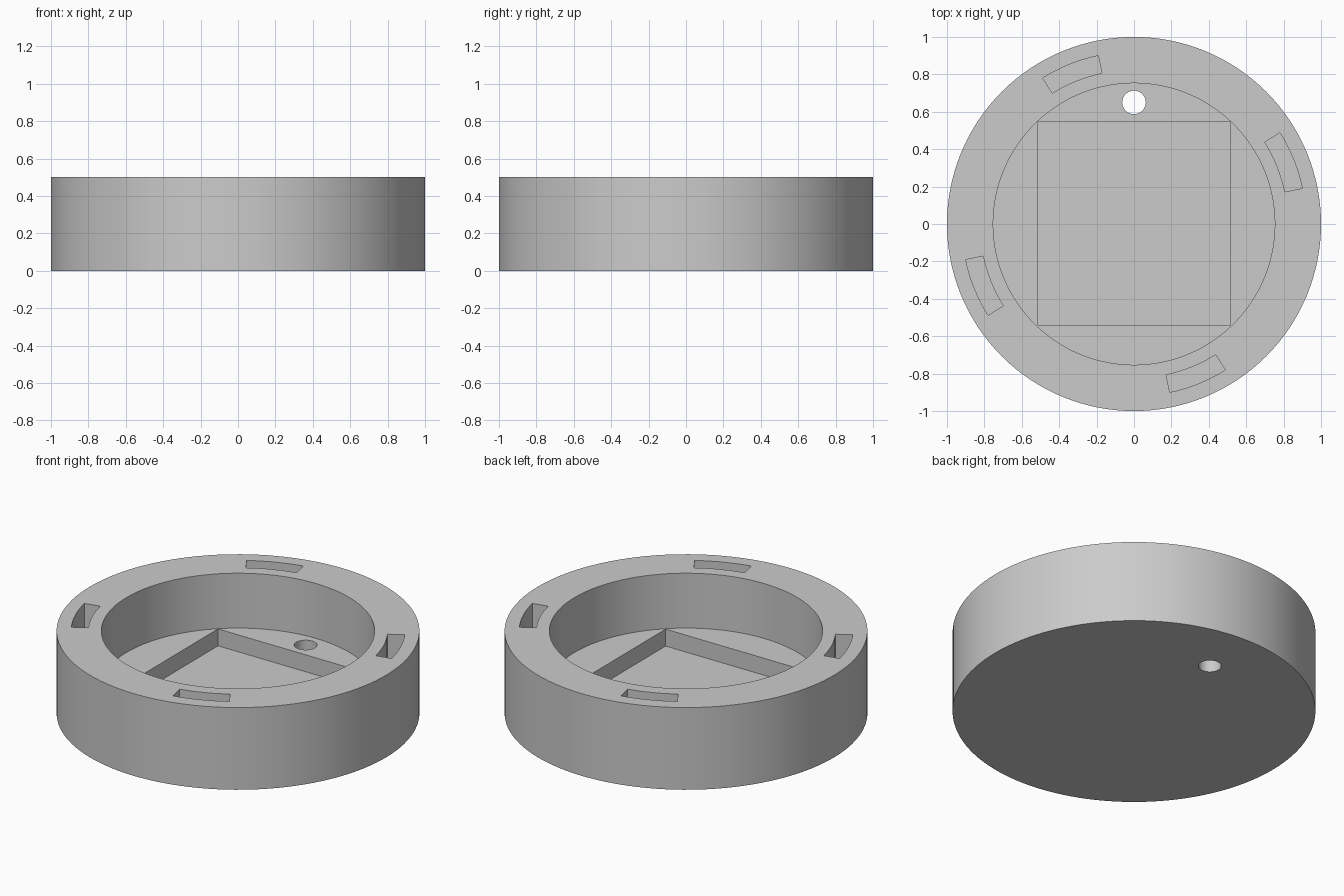
import bpy
import bmesh
from math import cos, sin, radians, pi

if "Cube" in bpy.data.objects:
    bpy.data.objects.remove(bpy.data.objects["Cube"], do_unlink=True)

HEIGHT = 0.5
FLOOR = 0.166
POCKET_FLOOR = 0.063
SLOT_FLOOR = 0.33

# One grey for the whole body
grey = bpy.data.materials.new("plain grey")
grey.use_nodes = True
colour = (0.6, 0.6, 0.6, 1)
grey.diffuse_color = colour
grey.node_tree.nodes["Principled BSDF"].inputs["Base Color"].default_value = colour


def prism(name, outline, bottom, top):
    """Extrude a flat outline upward into a closed solid."""
    bm = bmesh.new()
    base = bm.faces.new([bm.verts.new((x, y, bottom)) for x, y in outline])
    lid = bmesh.ops.extrude_face_region(bm, geom=[base])["geom"]
    raised = [v for v in lid if isinstance(v, bmesh.types.BMVert)]
    bmesh.ops.translate(bm, verts=raised, vec=(0, 0, top - bottom))
    bmesh.ops.recalc_face_normals(bm, faces=bm.faces)
    mesh = bpy.data.meshes.new(name)
    bm.to_mesh(mesh)
    bm.free()
    mesh.materials.append(grey)
    obj = bpy.data.objects.new(name, mesh)
    bpy.context.collection.objects.link(obj)
    return obj


def arc(radius, start, end, steps):
    angles = [start + (end - start) * i / steps for i in range(steps + 1)]
    return [(radius * cos(a), radius * sin(a)) for a in angles]


def circle(radius, steps, cy=0):
    return [(x, y + cy) for x, y in arc(radius, 0, 2 * pi, steps)[:-1]]


def rectangle(hx, hy, cy=0):
    return [(-hx, cy - hy), (hx, cy - hy), (hx, cy + hy), (-hx, cy + hy)]


# Round body
body = prism("round_housing", circle(1, 128), 0, HEIGHT)

# Round recess, rectangular pocket and through hole
cutters = [
    prism("recess_cutter", circle(0.753, 128), FLOOR, 0.7),
    prism("pocket_cutter", rectangle(0.516, 0.543, 0.002), POCKET_FLOOR, 0.3),
    prism("hole_cutter", circle(0.063, 48, 0.65), -0.1, 0.3),
]

# Four curved slots around the rim
for quarter in range(4):
    start = radians(12 + 90 * quarter)
    end = start + radians(20)
    outline = arc(0.92, start, end, 8) + arc(0.825, end, start, 8)
    cutters.append(prism("slot_cutter", outline, SLOT_FLOOR, 0.7))

bpy.ops.object.select_all(action="DESELECT")
bpy.context.view_layer.objects.active = body
body.select_set(True)
for cutter in cutters:
    cutter.hide_render = True
    cut = body.modifiers.new(cutter.name, "BOOLEAN")
    cut.operation = "DIFFERENCE"
    cut.solver = "EXACT"
    cut.object = cutter
    bpy.ops.object.modifier_apply(modifier=cut.name)
    bpy.data.objects.remove(cutter, do_unlink=True)

# Smooth round walls, crisp rims
bpy.ops.object.shade_smooth_by_angle(angle=radians(30))
